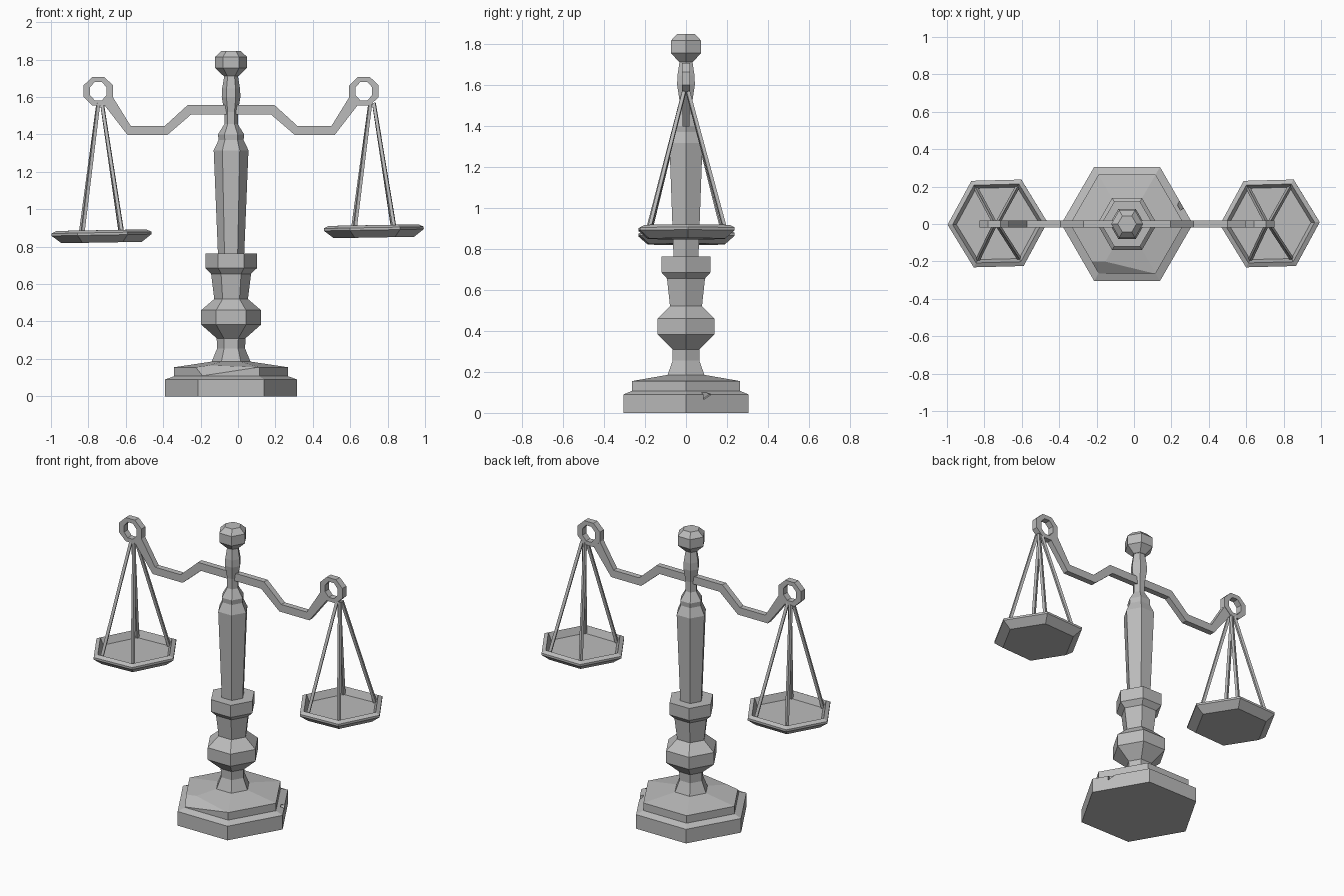
import bpy, bmesh, math
from mathutils import Vector, Matrix, Euler

if "Cube" in bpy.data.objects:
    bpy.data.objects.remove(bpy.data.objects["Cube"], do_unlink=True)

CX = -0.037          # axis of the stand
HALF = 0.018         # half depth of the beam

grey = bpy.data.materials.new("grey_metal")
grey.use_nodes = True
colour = (0.5, 0.5, 0.5, 1)
grey.diffuse_color = colour
grey.node_tree.nodes["Principled BSDF"].inputs["Base Color"].default_value = colour


def finish(name, bm, matrix=None):
    """Turn a bmesh into a flat shaded object."""
    bmesh.ops.recalc_face_normals(bm, faces=bm.faces)
    mesh = bpy.data.meshes.new(name)
    bm.to_mesh(mesh)
    bm.free()
    mesh.materials.append(grey)
    obj = bpy.data.objects.new(name, mesh)
    bpy.context.collection.objects.link(obj)
    if matrix:
        obj.matrix_world = matrix
    return obj


def lathe(profile, x=0.0, sides=6):
    """Stack of polygons from (radius, height) pairs, capped at both ends."""
    bm = bmesh.new()
    rings = []
    for r, z in profile:
        angles = [math.tau * i / sides for i in range(sides)]
        rings.append([bm.verts.new((x + r * math.cos(a), r * math.sin(a), z)) for a in angles])
    for low, high in zip(rings, rings[1:]):
        for i in range(sides):
            j = (i + 1) % sides
            bm.faces.new((low[i], low[j], high[j], high[i]))
    bm.faces.new(rings[0])
    bm.faces.new(rings[-1])
    return bm


def ribbon(upper, lower, depth, closed=False):
    """Band between two outlines in the xz plane, given thickness along y."""
    bm = bmesh.new()
    rows = []
    for (ax, az), (bx, bz) in zip(upper, lower):
        rows.append([bm.verts.new(p) for p in ((ax, -depth, az), (ax, depth, az),
                                               (bx, depth, bz), (bx, -depth, bz))])
    pairs = list(zip(rows, rows[1:]))
    if closed:
        pairs.append((rows[-1], rows[0]))
    else:
        bm.faces.new(rows[0])
        bm.faces.new(rows[-1])
    for a, b in pairs:
        for i in range(4):
            j = (i + 1) % 4
            bm.faces.new((a[i], a[j], b[j], b[i]))
    return bm


def rod(name, start, end, radius):
    """Thin four-sided bar between two points."""
    bm = bmesh.new()
    along = end - start
    bmesh.ops.create_cone(bm, cap_ends=True, segments=4, radius1=radius,
                          radius2=radius, depth=along.length)
    turn = along.to_track_quat('Z', 'Y').to_matrix().to_4x4()
    return finish(name, bm, Matrix.Translation((start + end) / 2) @ turn)


# Plinth with a small notch in its edge
plinth = finish("plinth", lathe([(0.352, 0), (0.352, 0.09), (0.305, 0.107)], CX))
bm = bmesh.new()
bmesh.ops.create_cone(bm, cap_ends=True, segments=3, radius1=0.03, radius2=0.03, depth=0.05)
spot = Matrix.Translation((0.262, 0.1, 0.09)) @ Euler((0, math.pi / 2, math.pi / 6)).to_matrix().to_4x4()
cutter = finish("notch_cutter", bm, spot)
cutter.hide_render = True
cut = plinth.modifiers.new("notch", 'BOOLEAN')
cut.operation = 'DIFFERENCE'
cut.object = cutter
bpy.context.view_layer.update()
notched = bpy.data.meshes.new_from_object(plinth.evaluated_get(bpy.context.evaluated_depsgraph_get()))
plinth.modifiers.clear()
plinth.data = notched
bpy.data.objects.remove(cutter, do_unlink=True)

# Upper step with a chipped front corner
bm = lathe([(0.305, 0.1), (0.305, 0.155), (0.106, 0.185)], CX)
a, b, c = Vector((-0.23, -0.2, 0.155)), Vector((0.117, -0.266, 0.155)), Vector((-0.19, -0.266, 0.108))
normal = (b - a).cross(c - a).normalized()
if normal.y > 0:
    normal = -normal
result = bmesh.ops.bisect_plane(bm, geom=bm.verts[:] + bm.edges[:] + bm.faces[:],
                                plane_co=a, plane_no=normal, clear_outer=True)
edges = [e for e in result["geom_cut"] if isinstance(e, bmesh.types.BMEdge)]
bmesh.ops.holes_fill(bm, edges=edges)
finish("base_step", bm)

# Turned column, from the foot to the finial
finish("lower_column", lathe([
    (0.106, 0.18), (0.075, 0.255), (0.077, 0.31), (0.16, 0.383), (0.16, 0.46),
    (0.09, 0.52), (0.107, 0.655), (0.138, 0.685), (0.138, 0.762)], CX))
finish("shaft", lathe([
    (0.07, 0.755), (0.093, 1.315), (0.067, 1.37), (0.07, 1.4),
    (0.036, 1.455), (0.036, 1.52), (0.05, 1.6), (0.048, 1.645), (0.036, 1.715)], CX))
finish("finial", lathe([(0.04, 1.712), (0.085, 1.755), (0.085, 1.815), (0.05, 1.847)], CX))

# Beam arms and end rings
upper = [(0, 1.556), (0.233, 1.556), (0.356, 1.444), (0.536, 1.444), (0.636, 1.606)]
lower = [(0, 1.507), (0.213, 1.507), (0.342, 1.396), (0.553, 1.396), (0.682, 1.563)]
for side, s in (("left", 1), ("right", -1)):
    finish(side + "_beam_arm", ribbon([(CX + s * x, z) for x, z in upper],
                                      [(CX + s * x, z) for x, z in lower], HALF))
    centre = CX + s * 0.71
    steps = [math.tau * (i + 0.5) / 8 for i in range(8)]
    outer = [(centre + 0.085 * math.cos(t), 1.631 + 0.082 * math.sin(t)) for t in steps]
    inner = [(centre + 0.048 * math.cos(t), 1.631 + 0.054 * math.sin(t)) for t in steps]
    finish(side + "_beam_ring", ribbon(outer, inner, HALF + 0.002, closed=True))

# Pans with four hanging rods each
pan_profile = [(0.215, 0), (0.267, 0.04), (0.267, 0.053), (0.24, 0.066), (0.22, 0.022)]
for side, x, z, hook in (("left", 0.727, 0.849, 0.717), ("right", -0.729, 0.822, -0.737)):
    place = (Matrix.Translation((x, 0.003, z))
             @ Euler((0, math.radians(-1), math.radians(1.5))).to_matrix().to_4x4())
    finish(side + "_pan", lathe(pan_profile), place)
    for sx in (-1, 1):
        for sy in (-1, 1):
            foot = place @ Vector((sx * 0.11, sy * 0.19, 0.025))
            top = Vector((hook + sx * 0.01, sy * 0.009, 1.567))
            rod(side + "_pan_rod", foot, top, 0.012)
